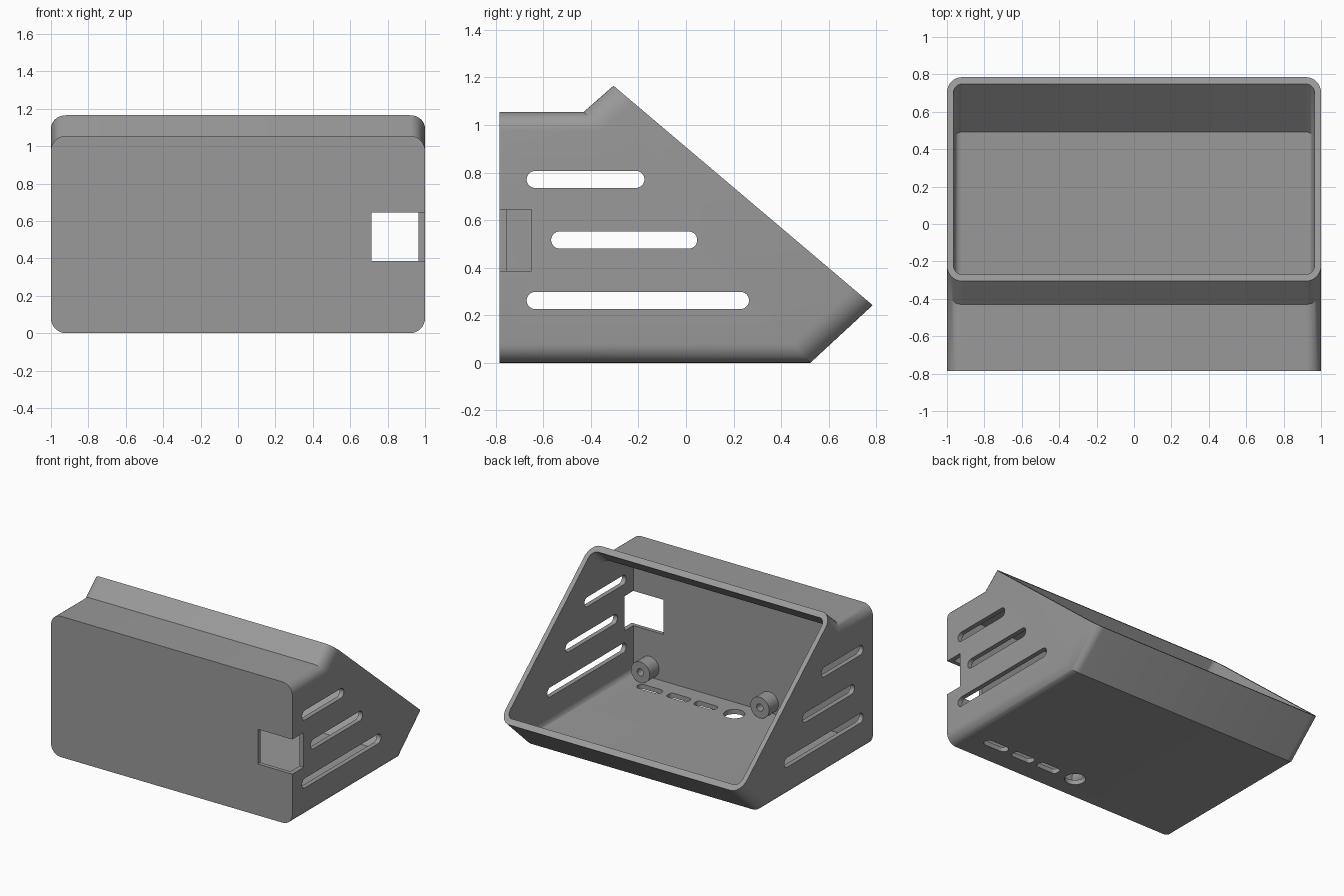
import bpy, bmesh, math
from mathutils import Vector

if "Cube" in bpy.data.objects:
    bpy.data.objects.remove(bpy.data.objects["Cube"])

grey = bpy.data.materials.new("plain_grey")
grey.diffuse_color = (0.32, 0.32, 0.32, 1)
grey.use_nodes = True
grey.node_tree.nodes["Principled BSDF"].inputs["Base Color"].default_value = grey.diffuse_color

H = 1.055      # body height
WALL = 0.035   # shell thickness


def rounded_rect(w, h, r, seg=8):
    """Outline of a rounded rectangle centred on the origin."""
    r = min(r, 0.499 * min(w, h))
    pts = []
    for k, (sx, sy) in enumerate([(1, 1), (-1, 1), (-1, -1), (1, -1)]):
        for i in range(seg + 1):
            a = math.pi / 2 * (k + i / seg)
            pts.append((sx * (w / 2 - r) + r * math.cos(a),
                        sy * (h / 2 - r) + r * math.sin(a)))
    return pts


def loft(name, sections):
    """Skin a row of matching outlines and cap both ends."""
    bm = bmesh.new()
    rings = [[bm.verts.new(p) for p in s] for s in sections]
    n = len(rings[0])
    for a, b in zip(rings, rings[1:]):
        for i in range(n):
            j = (i + 1) % n
            bm.faces.new((a[i], a[j], b[j], b[i]))
    bm.faces.new(rings[0][::-1])
    bm.faces.new(rings[-1])
    bmesh.ops.recalc_face_normals(bm, faces=bm.faces)
    me = bpy.data.meshes.new(name)
    bm.to_mesh(me)
    bm.free()
    me.materials.append(grey)
    ob = bpy.data.objects.new(name, me)
    bpy.context.collection.objects.link(ob)
    return ob


def activate(ob):
    bpy.ops.object.select_all(action='DESELECT')
    ob.select_set(True)
    bpy.context.view_layer.objects.active = ob


def cut(target, cutter):
    activate(target)
    m = target.modifiers.new("cut", 'BOOLEAN')
    m.operation = 'DIFFERENCE'
    m.solver = 'EXACT'
    m.object = cutter
    bpy.ops.object.modifier_apply(modifier=m.name)
    bpy.data.objects.remove(cutter)


def section(outline, bottom, top):
    """Lay an outline (v from 0 to H) on the slanted line bottom-top in the yz plane."""
    b, t = Vector(bottom), Vector(top)
    out = []
    for u, v in outline:
        p = b.lerp(t, v / H + 0.5)
        out.append((u, p.x, p.y))
    return out


# Key lines (y, z): front plate, bend where the collar starts, open rim
bend = ((0.523, 0), (-0.43, H))
rim = ((0.785, 0.242), (-0.305, 1.165))


def beyond(k):
    """Rim line pushed along the collar direction by factor k."""
    return [tuple(Vector(b).lerp(Vector(r), k)) for b, r in zip(bend, rim)]


# Outer shell
outer = rounded_rect(2, H, 0.08)
case = loft("case_shell", [
    section(outer, (-0.785, 0), (-0.785, H)),
    section(outer, *bend),
    section(outer, *rim)])

# Hollow interior, open at the slanted rim
inner = rounded_rect(2 - 2 * WALL, H - 2 * WALL, 0.045)
cut(case, loft("cavity", [
    section(inner, (-0.755, 0), (-0.755, H)),
    section(inner, *bend),
    section(inner, *beyond(1.4))]))

# Ventilation slots through both sides: y start, y end, z
for y0, y1, z in [(-0.67, -0.175, 0.771), (-0.567, 0.047, 0.516), (-0.67, 0.265, 0.262)]:
    o = rounded_rect(y1 - y0, 0.072, 1)
    cut(case, loft("vent", [[(x, (y0 + y1) / 2 + u, z + v) for u, v in o]
                            for x in (-1.2, 1.2)]))

# Connector openings in the floor: x, length, width, corner radius
for x, w, h, r in [(0.72, 0.2, 0.07, 1), (0.48, 0.175, 0.07, 0.025),
                   (0.257, 0.175, 0.07, 0.025), (0.02, 0.145, 0.145, 1)]:
    o = rounded_rect(w, h, r)
    cut(case, loft("port", [[(x + u, -0.6 + v, z) for u, v in o]
                            for z in (-0.1, 0.1)]))

# Square notch wrapping the front right edge
o = [(0.715, 0.385), (1.2, 0.385), (1.2, 0.645), (0.715, 0.645)]
cut(case, loft("notch", [[(x, y, z) for x, z in o] for y in (-0.9, -0.65)]))

activate(case)
bpy.ops.object.shade_smooth_by_angle(angle=math.radians(30))

# Screw bosses on the inside of the front plate
for side, x in (("right", 0.83), ("left", -0.16)):
    rings = [(0.078, -0.758), (0.078, -0.645), (0.027, -0.645), (0.027, -0.75)]
    boss = loft("screw_boss_" + side, [
        [(x + r * math.cos(a), y, 0.113 + r * math.sin(a))
         for a in (math.tau * i / 32 for i in range(32))] for r, y in rings])
    activate(boss)
    bpy.ops.object.shade_smooth_by_angle(angle=math.radians(30))
